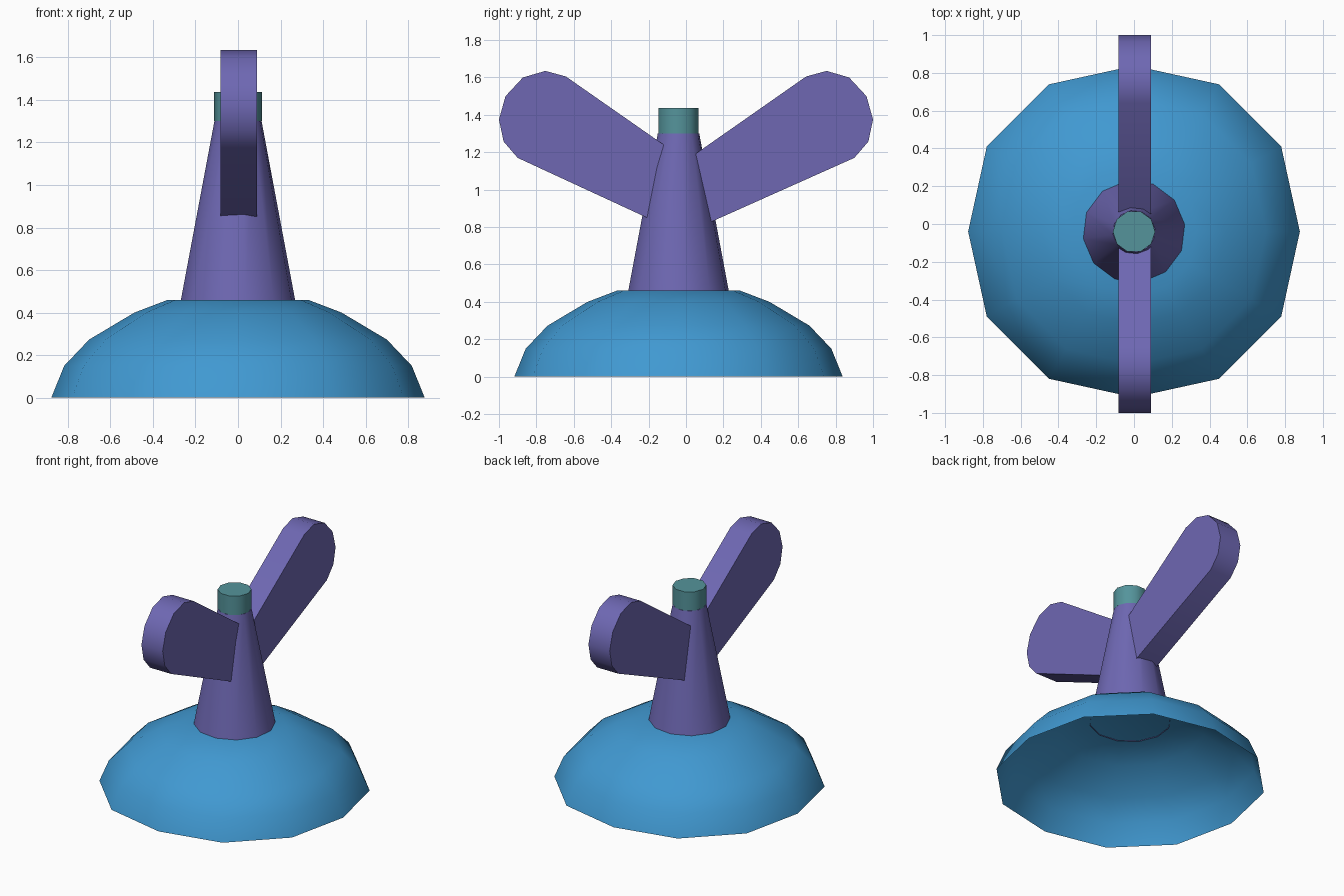
import bpy, math

if "Cube" in bpy.data.objects:
    bpy.data.objects.remove(bpy.data.objects["Cube"])

CY = -0.04  # y of the vertical axis shared by dome, tower and cap


def material(name, rgb):
    m = bpy.data.materials.new(name)
    m.diffuse_color = (*rgb, 1)
    m.use_nodes = True
    m.node_tree.nodes["Principled BSDF"].inputs["Base Color"].default_value = m.diffuse_color
    return m


BLUE = material("blue", (0.052, 0.318, 0.640))
PURPLE = material("purple", (0.156, 0.137, 0.450))
TEAL = material("teal", (0.090, 0.296, 0.328))


def make(name, verts, faces, mat, angle=42):
    me = bpy.data.meshes.new(name)
    me.from_pydata(verts, [], faces)
    me.materials.append(mat)
    ob = bpy.data.objects.new(name, me)
    bpy.context.collection.objects.link(ob)
    bpy.ops.object.select_all(action='DESELECT')
    ob.select_set(True)
    bpy.context.view_layer.objects.active = ob
    bpy.ops.object.shade_smooth_by_angle(angle=math.radians(angle))
    return ob


def lathe(name, profile, sides, mat, turn=0, bulge=1.0):
    """Rings of (radius, z) from bottom to top, closed on top, open below.
    bulge scales the corners that lie off the x and y axes."""
    verts, faces = [], []
    for r, z in profile:
        for i in range(sides):
            a = 2 * math.pi * i / sides + math.radians(turn)
            k = r if i % 3 == 0 else r * bulge
            verts.append((k * math.cos(a), CY + k * math.sin(a), z))
    for j in range(len(profile) - 1):
        for i in range(sides):
            n = (i + 1) % sides
            faces.append((j * sides + i, j * sides + n,
                          (j + 1) * sides + n, (j + 1) * sides + i))
    faces.append(tuple((len(profile) - 1) * sides + i for i in range(sides)))
    return make(name, verts, faces, mat)


# Hollow dome base
lathe("dome_base", [(0.878, 0), (0.817, 0.15), (0.70, 0.273),
                    (0.487, 0.40), (0.33, 0.46)], 12, BLUE, bulge=1.025)

# Tapered tower and its small cap
lathe("tower", [(0.272, 0.455), (0.112, 1.30)], 12, PURPLE, turn=8)
lathe("tower_cap", [(0.0, 1.298), (0.112, 1.30), (0.112, 1.438)], 10, TEAL)

# Two rounded blades, sunk into the tower
TIP = [(0.90, 1.17), (0.975, 1.257), (1.0, 1.375), (0.965, 1.50),
       (0.872, 1.60), (0.752, 1.635), (0.642, 1.605)]


def blade(name, side, root_top, root_bottom):
    outline = [(side * y, z) for y, z in [root_bottom] + TIP + [root_top]]
    if side < 0:
        outline.reverse()
    n = len(outline)
    verts = [(x, y, z) for x in (0.09, -0.082) for y, z in outline]
    faces = [tuple(range(n)), tuple(reversed(range(n, 2 * n)))]
    faces += [(i, i + n, (i + 1) % n + n, (i + 1) % n) for i in range(n)]
    make(name, verts, faces, PURPLE)


blade("back_blade", 1, (0.02, 1.17), (0.11, 0.817))
blade("front_blade", -1, (0.09, 1.22), (0.18, 0.837))
